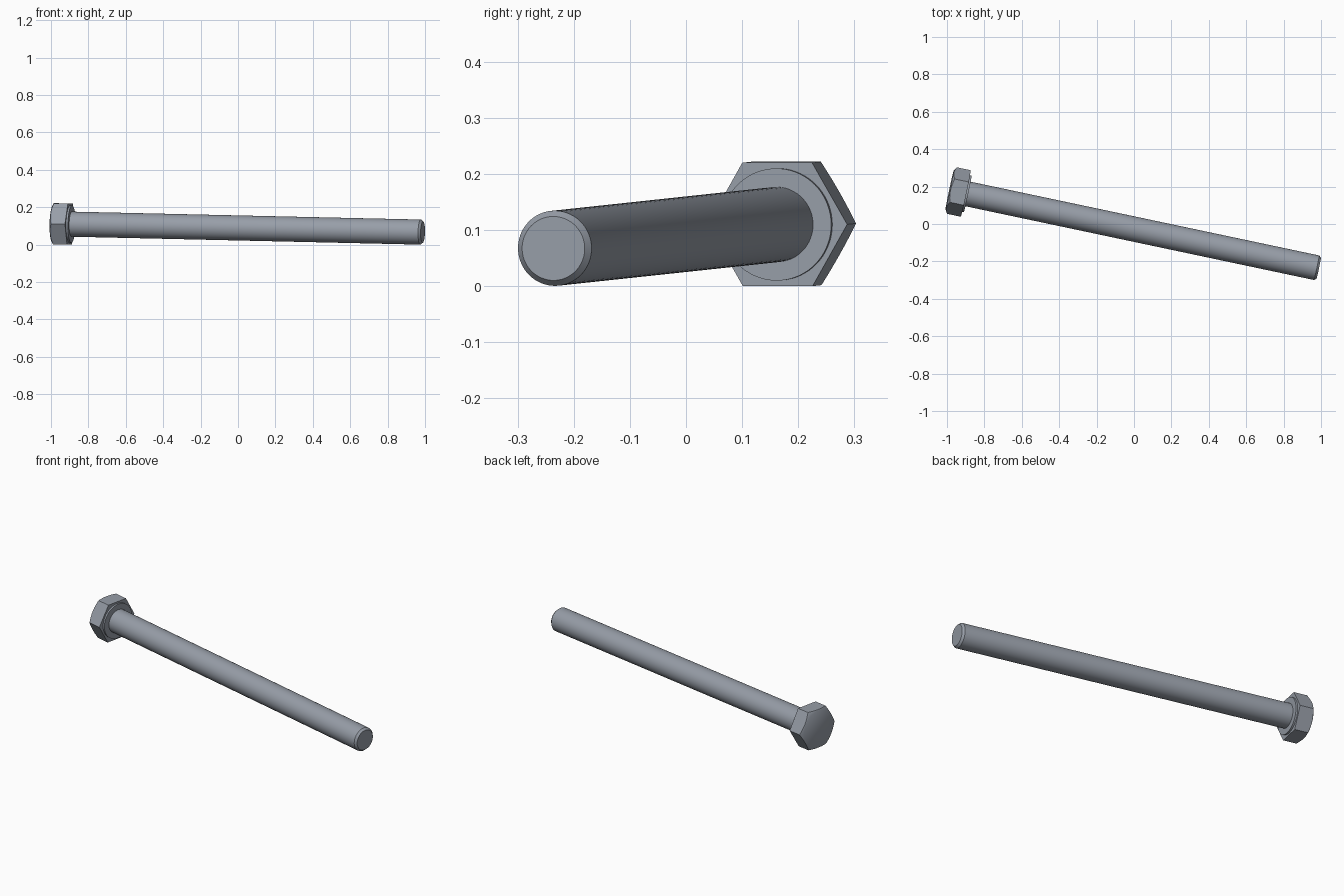
import bpy, bmesh, math
from mathutils import Matrix, Vector

old = bpy.data.objects.get("Cube")
if old:
    bpy.data.objects.remove(old, do_unlink=True)

SEG = 72
APOTHEM = 0.11
FACE_R = 0.105          # flat circle on the outer end of the head
CHAMFER = math.tan(math.radians(30))

# Bolt axis, from the head to the tip
head_pos = Vector((-0.9736, 0.1788, 0.1115))
tip_pos = Vector((0.988, -0.2363, 0.067))
axis = (tip_pos - head_pos).normalized()
length = (tip_pos - head_pos).length
side = Vector((0, 0, 1)).cross(axis).normalized()
up = side.cross(axis)
frame = Matrix((up, side, axis)).transposed().to_4x4()
frame.translation = head_pos

steel = bpy.data.materials.new("steel grey")
steel.use_nodes = True
color = (0.31, 0.34, 0.39, 1)
steel.diffuse_color = color
steel.node_tree.nodes["Principled BSDF"].inputs["Base Color"].default_value = color


def loft(name, rings):
    """Join rings around the axis; each ring gives (radius, height) for an angle."""
    bm = bmesh.new()
    loops = []
    for ring in rings:
        loop = []
        for i in range(SEG):
            a = 2 * math.pi * i / SEG
            r, h = ring(a)
            loop.append(bm.verts.new((r * math.cos(a), r * math.sin(a), h)))
        loops.append(loop)
    for low, high in zip(loops, loops[1:]):
        for i in range(SEG):
            j = (i + 1) % SEG
            bm.faces.new((low[i], low[j], high[j], high[i]))
    bm.faces.new(loops[0][::-1])
    bm.faces.new(loops[-1])
    bmesh.ops.recalc_face_normals(bm, faces=bm.faces)
    mesh = bpy.data.meshes.new(name)
    bm.to_mesh(mesh)
    bm.free()
    mesh.materials.append(steel)
    obj = bpy.data.objects.new(name, mesh)
    bpy.context.collection.objects.link(obj)
    obj.matrix_world = frame
    bpy.ops.object.select_all(action='DESELECT')
    obj.select_set(True)
    bpy.context.view_layer.objects.active = obj
    bpy.ops.object.shade_smooth_by_angle(angle=math.radians(35))
    return obj


def circle(r, h):
    return lambda a: (r, h)


def hex_radius(a):
    """Distance to the hexagon's edge, with flats facing local x."""
    off = (a + math.pi / 6) % (math.pi / 3) - math.pi / 6
    return APOTHEM / math.cos(off)


# Hexagonal head: the outer end is turned to a cone, so its corners are cut in arcs
corner = APOTHEM / math.cos(math.pi / 6)
face_h = -(corner - FACE_R) * CHAMFER
under = 0.0765
loft("hex_head", [
    circle(FACE_R, face_h),
    lambda a: (hex_radius(a), face_h + (hex_radius(a) - FACE_R) * CHAMFER),
    lambda a: (hex_radius(a), under),
])

# Raised round bearing face under the head
loft("bearing_face", [circle(0.1, under - 0.005), circle(0.1, under + 0.01)])

# Plain shank with a chamfered tip
loft("shank", [circle(0.067, under), circle(0.067, length - 0.012),
               circle(0.057, length)])
